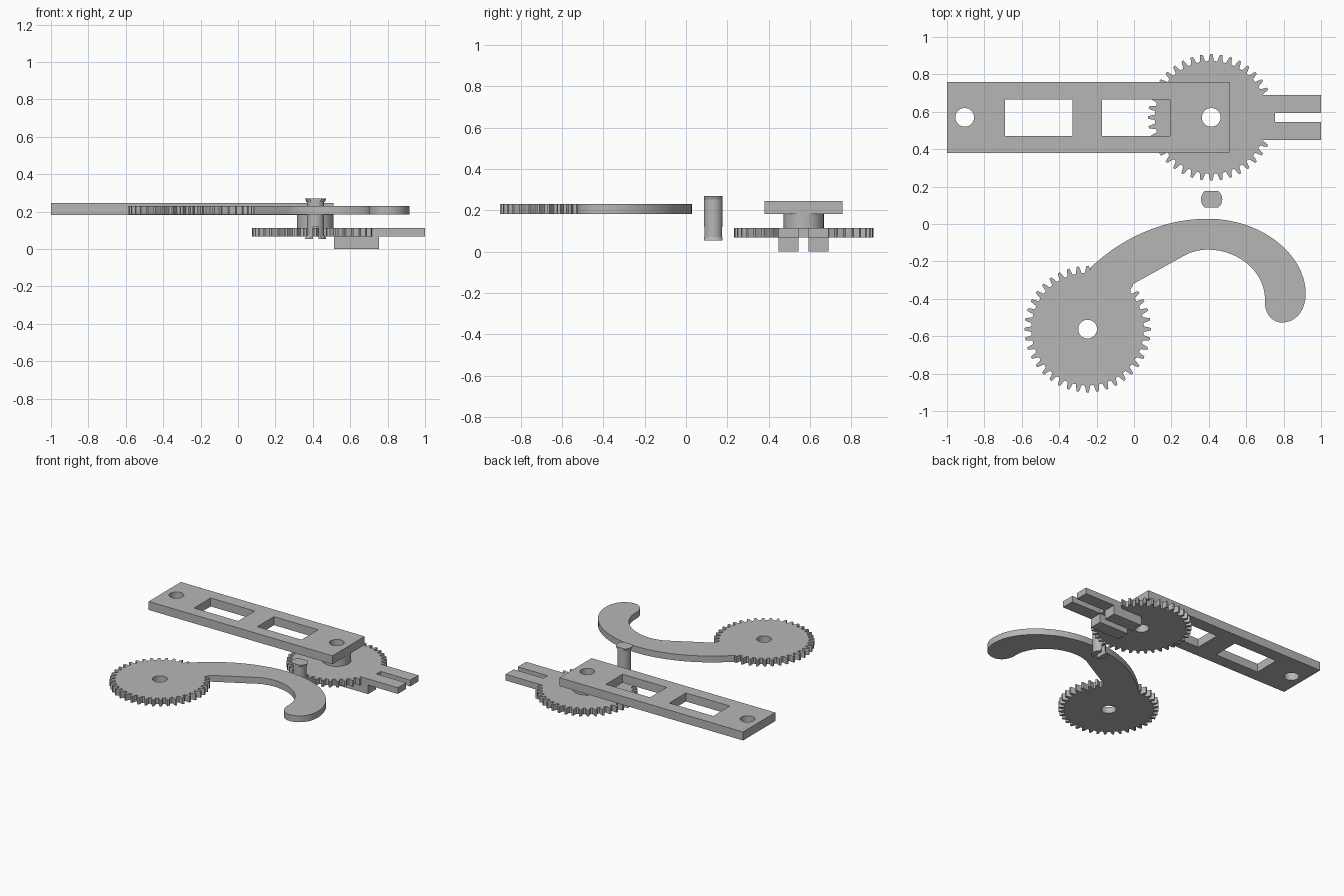
import bpy, bmesh
from math import cos, sin, tau, radians
from mathutils import Vector
from mathutils.geometry import interpolate_bezier

cube = bpy.data.objects.get("Cube")
if cube:
    bpy.data.objects.remove(cube)

grey = bpy.data.materials.new("mid grey")
grey.use_nodes = True
grey.diffuse_color = (0.47, 0.47, 0.47, 1)
grey.node_tree.nodes["Principled BSDF"].inputs["Base Color"].default_value = grey.diffuse_color


def prism(name, outline, z0, z1):
    """Extrude a closed outline from z0 up to z1."""
    bm = bmesh.new()
    base = bm.faces.new([bm.verts.new((p[0], p[1], z0)) for p in outline])
    up = bmesh.ops.extrude_face_region(bm, geom=[base])["geom"]
    bmesh.ops.translate(bm, vec=(0, 0, z1 - z0),
                        verts=[v for v in up if isinstance(v, bmesh.types.BMVert)])
    bmesh.ops.recalc_face_normals(bm, faces=bm.faces[:])
    mesh = bpy.data.meshes.new(name)
    bm.to_mesh(mesh)
    bm.free()
    obj = bpy.data.objects.new(name, mesh)
    bpy.context.collection.objects.link(obj)
    mesh.materials.append(grey)
    return obj


def box(name, x0, x1, y0, y1, z0, z1):
    return prism(name, [(x0, y0), (x1, y0), (x1, y1), (x0, y1)], z0, z1)


def circle(cx, cy, r, n=48):
    return [(cx + r * cos(tau * i / n), cy + r * sin(tau * i / n)) for i in range(n)]


def disc(name, cx, cy, r, z0, z1):
    return prism(name, circle(cx, cy, r), z0, z1)


def combine(obj, other, operation):
    """Apply a boolean and remove the helper."""
    mod = obj.modifiers.new("shape", "BOOLEAN")
    mod.operation, mod.object, mod.solver = operation, other, "EXACT"
    bpy.context.view_layer.objects.active = obj
    bpy.ops.object.modifier_apply(modifier=mod.name)
    bpy.data.objects.remove(other)


def drill(obj, cx, cy, r=0.05):
    combine(obj, disc("hole_cutter", cx, cy, r, -0.5, 0.5), "DIFFERENCE")


def gear(name, cx, cy, z0, z1, teeth=40, root=0.301, tip=0.338):
    mid = (root + tip) / 2
    tooth = [(-0.34, root), (-0.27, root + 0.006), (-0.22, mid), (-0.12, tip),
             (0.12, tip), (0.22, mid), (0.27, root + 0.006), (0.34, root)]
    pts = []
    for i in range(teeth):
        for offset, r in tooth:
            a = tau * (i + offset) / teeth
            pts.append((cx + r * cos(a), cy + r * sin(a)))
    return prism(name, pts, z0, z1)


# Slotted flat bar
AX, AY = 0.413, 0.57
bar = box("slotted_bar", -1, 0.51, 0.38, 0.758, 0.182, 0.245)
for x0 in (-0.69, -0.17):
    combine(bar, box("slot_cutter", x0, x0 + 0.362, 0.47, 0.665, 0, 0.5), "DIFFERENCE")
drill(bar, -0.905, AY)
drill(bar, AX, AY)

# Gear with hub, forked tail and two lower blocks
fork_gear = gear("fork_gear", AX, AY, 0.067, 0.113)
tail = box("fork_tail", 0.56, 1, 0.448, 0.69, 0.067, 0.113)
combine(tail, box("fork_cutter", 0.755, 1.1, 0.546, 0.594, 0, 0.5), "DIFFERENCE")
combine(fork_gear, tail, "UNION")
combine(fork_gear, disc("hub", AX, AY, 0.097, 0.09, 0.181), "UNION")
for y0 in (0.448, 0.594):
    combine(fork_gear, box("block", 0.513, 0.755, y0, y0 + 0.096, 0, 0.09), "UNION")
drill(fork_gear, AX, AY)

# Gear with curved hook arm
GX, GY = -0.248, -0.562
arm_gear = gear("arm_gear", GX, GY, 0.183, 0.23)
spans = [
    [(-.235, -.235), (-.06, -.07), (.16, .028), (.395, .028)],
    [(.395, .028), (.69, .028), (.918, -.17), (.918, -.37)],
    [(.918, -.37), (.918, -.47), (.86, -.527), (.79, -.527)],
    [(.79, -.527), (.74, -.527), (.70, -.48), (.70, -.42)],
    [(.70, -.42), (.71, -.26), (.56, -.137), (.395, -.137)],
    [(.395, -.137), (.35, -.137), (.30, -.15), (.267, -.17)],
    [(0, -.318), (-.012, -.325), (-.018, -.34), (-.02, -.365)],
]
outline = [(GX, GY)]
for span in spans:
    outline += interpolate_bezier(*[Vector(p) for p in span], 16)
clean = [outline[0]]
for p in outline[1:]:
    if (Vector(p[:2]) - Vector(clean[-1][:2])).length > 1e-4:
        clean.append(p)
combine(arm_gear, prism("hook_arm", clean, 0.183, 0.23), "UNION")
drill(arm_gear, GX, GY)

# Split snap pin with flattened sides
PX, PY = 0.415, 0.132
pin = disc("snap_pin", PX, PY, 0.046, 0.053, 0.27)
for z0, z1, narrow in ((0.252, 0.27, 1), (0.053, 0.071, 0)):
    rim = disc("pin_rim", PX, PY, 0.057, z0, z1)
    for v in rim.data.vertices:
        if (v.co.z < (z0 + z1) / 2) == bool(narrow):
            v.co.x = PX + (v.co.x - PX) * 0.88
            v.co.y = PY + (v.co.y - PY) * 0.88
    combine(pin, rim, "UNION")
for side in (-1, 1):
    y = PY + side * 0.095
    combine(pin, box("flat_cutter", 0.3, 0.55, y - 0.05, y + 0.05, 0, 0.4), "DIFFERENCE")
combine(pin, box("split_cutter", PX - 0.015, PX + 0.015, 0, 0.3, 0, 0.12), "DIFFERENCE")

# Smooth shading on curved walls only
for obj in (bar, fork_gear, arm_gear, pin):
    bpy.ops.object.select_all(action="DESELECT")
    obj.select_set(True)
    bpy.context.view_layer.objects.active = obj
    bpy.ops.object.shade_smooth_by_angle(angle=radians(25))
